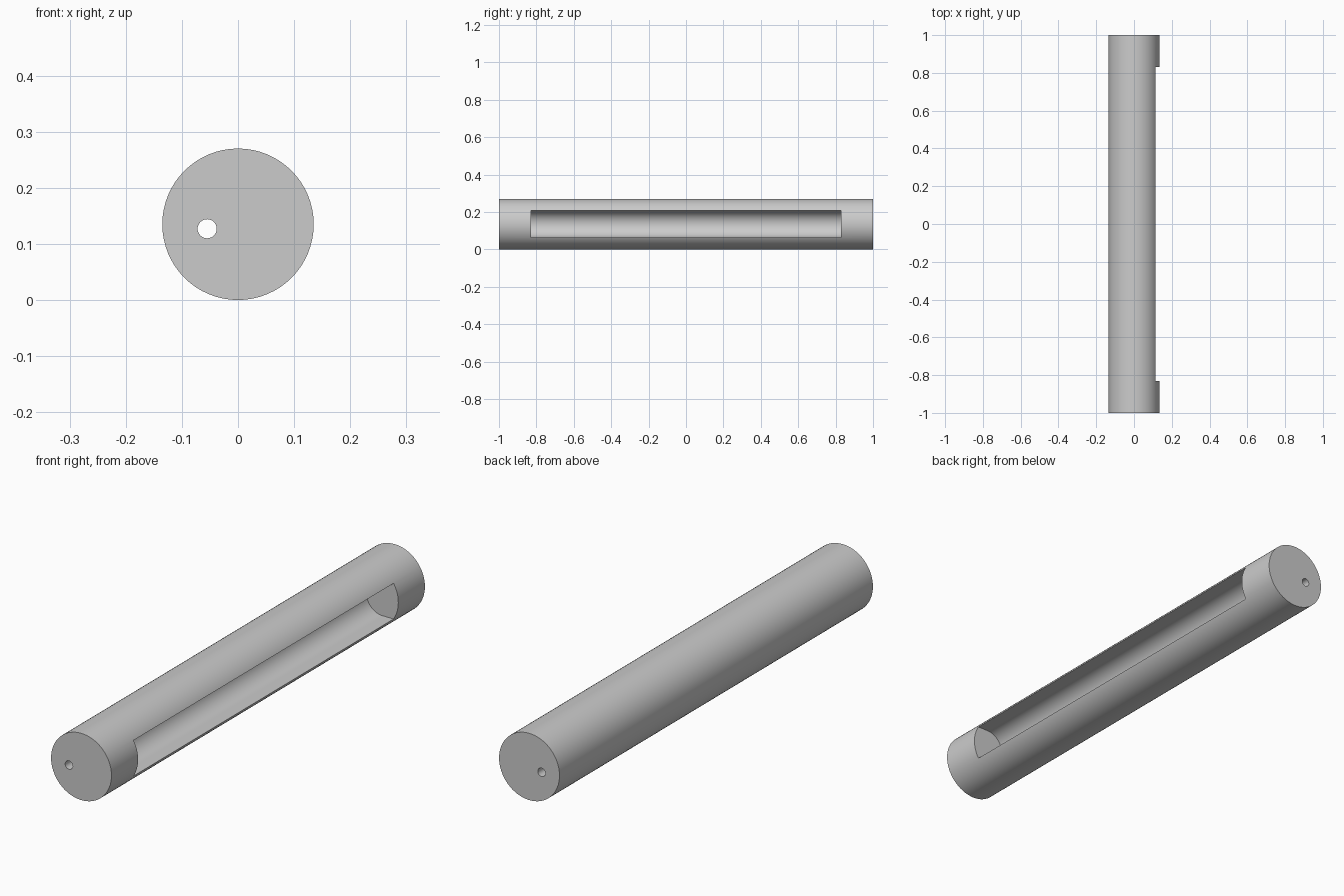
import bpy, bmesh
from math import cos, sin, pi, radians

cube = bpy.data.objects.get("Cube")
if cube:
    bpy.data.objects.remove(cube, do_unlink=True)

RADIUS = 0.135
SLOT_HALF = 0.072      # half height and bottom radius of the slot
SLOT_END = 0.83
SLOT_CENTRE = 0.065    # x of the rounded slot bottom's axis

grey = bpy.data.materials.new("grey")
grey.use_nodes = True
colour = (0.6, 0.6, 0.6, 1)
grey.diffuse_color = colour
grey.node_tree.nodes["Principled BSDF"].inputs["Base Color"].default_value = colour


def arc(cx, cz, r, start, end, steps):
    angles = [start + (end - start) * i / steps for i in range(steps + 1)]
    return [(cx + r * cos(a), cz + r * sin(a)) for a in angles]


def extrude(name, profile, half_length):
    """Extrude a closed x-z profile along y, centred on y = 0."""
    bm = bmesh.new()
    face = bm.faces.new([bm.verts.new((x, -half_length, z)) for x, z in profile])
    moved = bmesh.ops.extrude_face_region(bm, geom=[face])["geom"]
    verts = [v for v in moved if isinstance(v, bmesh.types.BMVert)]
    bmesh.ops.translate(bm, verts=verts, vec=(0, 2 * half_length, 0))
    bmesh.ops.recalc_face_normals(bm, faces=bm.faces)
    mesh = bpy.data.meshes.new(name)
    bm.to_mesh(mesh)
    bm.free()
    mesh.materials.append(grey)
    obj = bpy.data.objects.new(name, mesh)
    bpy.context.collection.objects.link(obj)
    return obj


def circle(cx, cz, r, steps):
    return arc(cx, cz, r, 0, 2 * pi, steps)[:-1]


# Round bar
bar = extrude("slotted_bar", circle(0, RADIUS, RADIUS, 64), 1)

# Round-bottomed side slot and small lengthwise hole
slot_profile = arc(SLOT_CENTRE, RADIUS, SLOT_HALF, pi / 2, 3 * pi / 2, 32)
slot_profile += [(0.2, RADIUS - SLOT_HALF), (0.2, RADIUS + SLOT_HALF)]
cutters = [
    extrude("slot_cutter", slot_profile, SLOT_END),
    extrude("hole_cutter", circle(-0.055, 0.127, 0.017, 32), 1.1),
]

bpy.ops.object.select_all(action="DESELECT")
bpy.context.view_layer.objects.active = bar
bar.select_set(True)
for cutter in cutters:
    cutter.hide_render = True
    cut = bar.modifiers.new(cutter.name, "BOOLEAN")
    cut.operation = "DIFFERENCE"
    cut.solver = "EXACT"
    cut.object = cutter
    bpy.ops.object.modifier_apply(modifier=cut.name)
    bpy.data.objects.remove(cutter, do_unlink=True)

bpy.ops.object.shade_smooth_by_angle(angle=radians(30))
